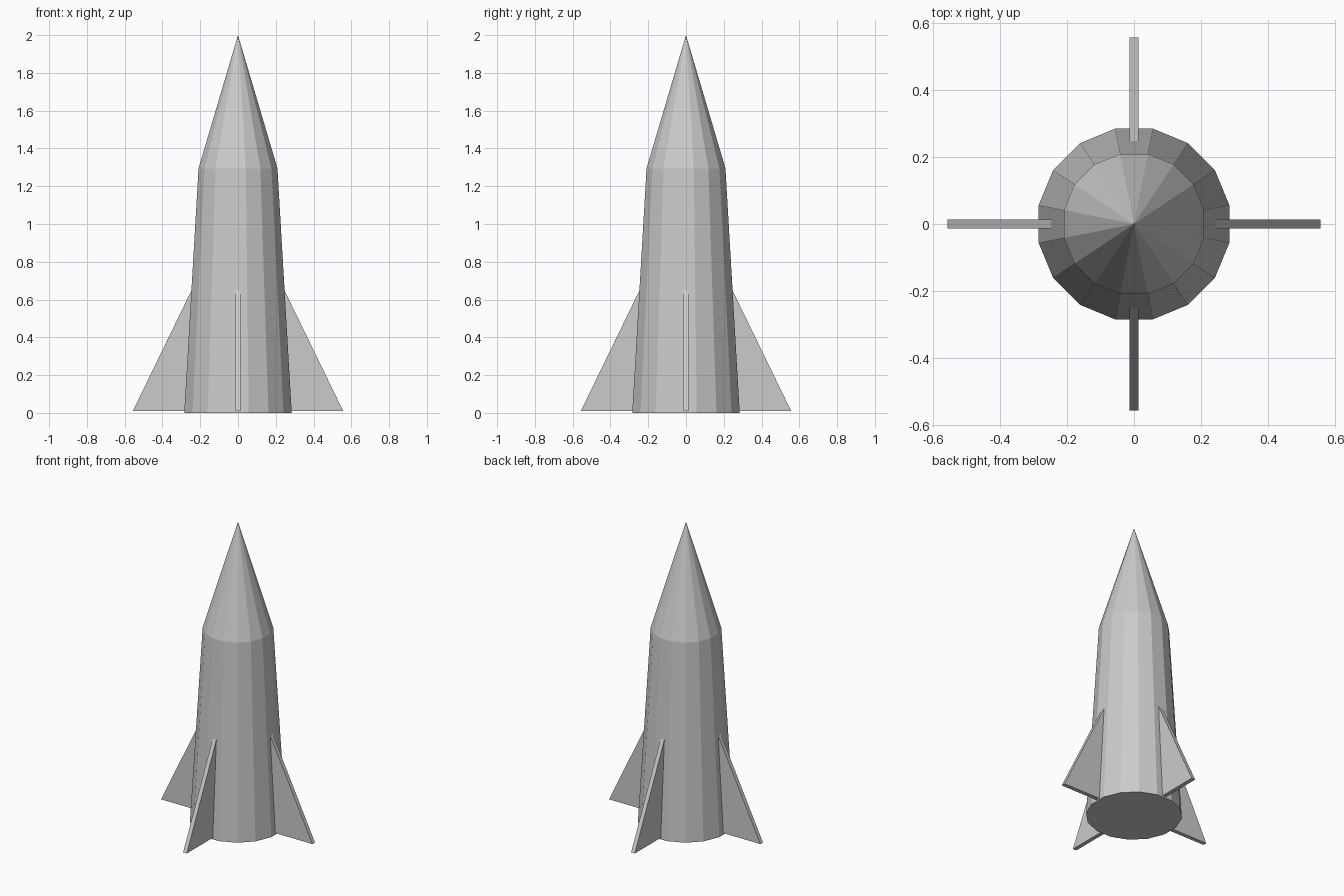
import bpy, bmesh
from math import pi, radians
from mathutils import Matrix

if "Cube" in bpy.data.objects:
    bpy.data.objects.remove(bpy.data.objects["Cube"])

SIDES = 16


def finish(bm, name):
    bmesh.ops.recalc_face_normals(bm, faces=bm.faces)
    mesh = bpy.data.meshes.new(name)
    bm.to_mesh(mesh)
    bm.free()
    obj = bpy.data.objects.new(name, mesh)
    bpy.context.collection.objects.link(obj)
    return obj


def tapered(name, r1, r2, z1, z2):
    """Faceted cone section with flat sides facing the axes."""
    bm = bmesh.new()
    place = Matrix.Translation((0, 0, (z1 + z2) / 2)) @ Matrix.Rotation(pi / SIDES, 4, 'Z')
    bmesh.ops.create_cone(bm, cap_ends=True, segments=SIDES, radius1=r1,
                          radius2=r2, depth=z2 - z1, matrix=place)
    return finish(bm, name)


def fin(name, angle, half=0.0135):
    """Triangular plate standing out from the body."""
    profile = [(0.247, 0.01), (0.557, 0.01), (0.247, 0.647)]
    bm = bmesh.new()
    face = bm.faces.new([bm.verts.new((x, -half, z)) for x, z in profile])
    ext = bmesh.ops.extrude_face_region(bm, geom=[face])
    moved = [g for g in ext["geom"] if isinstance(g, bmesh.types.BMVert)]
    bmesh.ops.translate(bm, verts=moved, vec=(0, 2 * half, 0))
    bmesh.ops.rotate(bm, verts=bm.verts, cent=(0, 0, 0),
                     matrix=Matrix.Rotation(angle, 3, 'Z'))
    return finish(bm, name)


# Hull and nose
tapered("body", 0.29, 0.213, 0, 1.295)
tapered("nose_cone", 0.213, 0, 1.295, 2.0)

# Four fins
for i, side in enumerate(("right", "back", "left", "front")):
    fin(f"{side}_fin", radians(90 * i))
